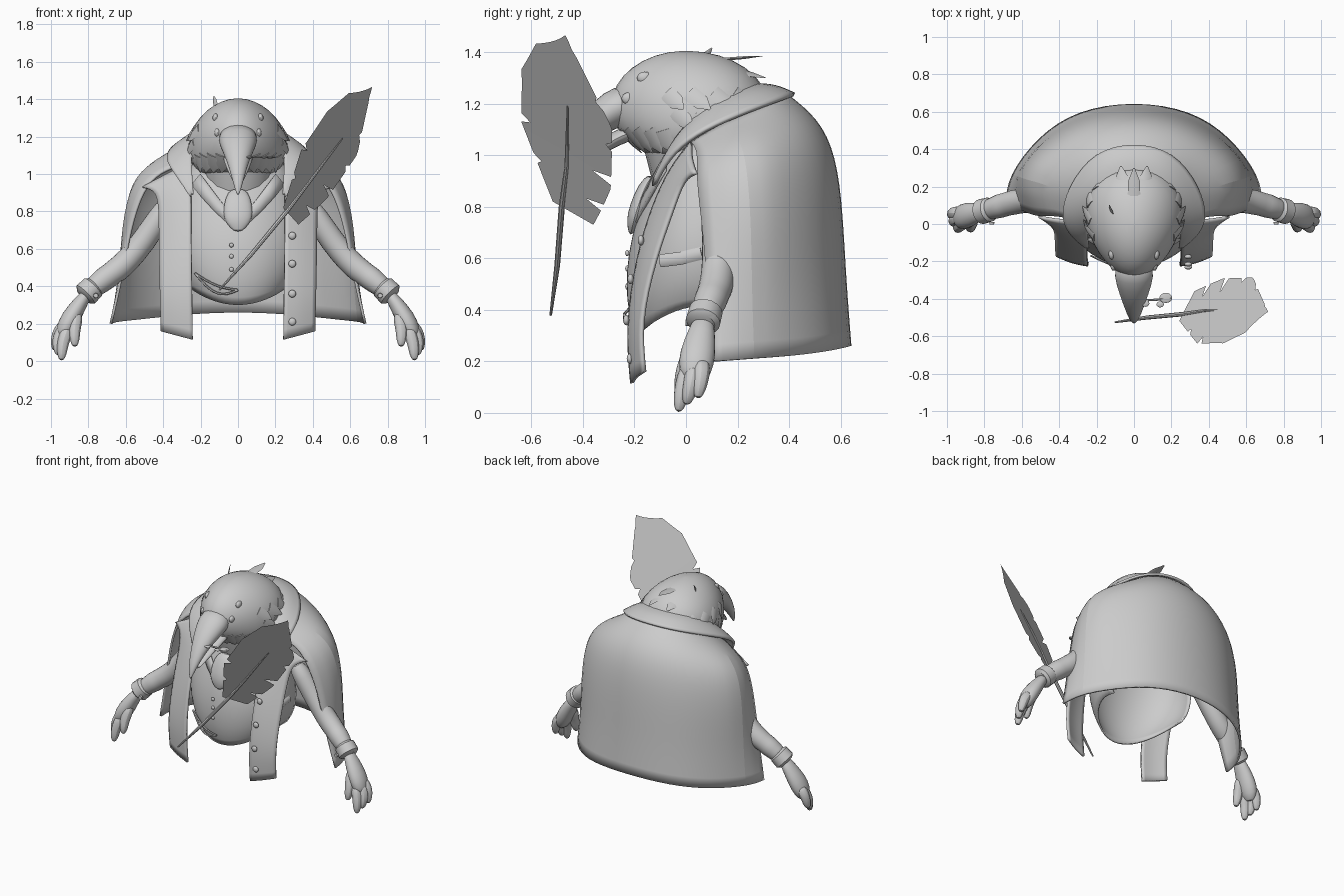
import bpy, bmesh, math
from mathutils import Vector

if "Cube" in bpy.data.objects:
    bpy.data.objects.remove(bpy.data.objects["Cube"], do_unlink=True)

GREY = (0.6, 0.6, 0.6, 1)
clay = bpy.data.materials.new("plain grey")
clay.use_nodes = True
clay.diffuse_color = GREY
clay.node_tree.nodes["Principled BSDF"].inputs["Base Color"].default_value = GREY
parts = []


def finish(name, bm, mirror=False, sub=0, thick=0, recalc=True):
    if recalc:
        bmesh.ops.recalc_face_normals(bm, faces=bm.faces[:])
    mesh = bpy.data.meshes.new(name)
    bm.to_mesh(mesh)
    bm.free()
    mesh.materials.append(clay)
    obj = bpy.data.objects.new(name, mesh)
    bpy.context.collection.objects.link(obj)
    if mirror:
        obj.modifiers.new("mirror", "MIRROR")
    if sub:
        smooth = obj.modifiers.new("smooth", "SUBSURF")
        smooth.levels = smooth.render_levels = sub
        smooth.boundary_smooth = "PRESERVE_CORNERS"
    if thick:
        shell = obj.modifiers.new("shell", "SOLIDIFY")
        shell.thickness, shell.offset = thick, 0
    parts.append(obj)
    return obj


def grid(name, rows, closed=False, caps=False, **kw):
    """Skin a list of equally long point rows."""
    bm = bmesh.new()
    vs = [[bm.verts.new(p) for p in row] for row in rows]
    n = len(rows[0])
    for a, b in zip(vs, vs[1:]):
        for i in range(n if closed else n - 1):
            j = (i + 1) % n
            bm.faces.new((a[i], a[j], b[j], b[i]))
    if caps:
        bm.faces.new(vs[0])
        bm.faces.new(vs[-1])
    return finish(name, bm, **kw)


def tube(name, pts, radii, ref=(0, 1, 0), flat=1.0, n=12, **kw):
    """Sweep an ellipse along pts; its wide axis follows ref."""
    pts = [Vector(p) for p in pts]
    rows = []
    for i, (p, r) in enumerate(zip(pts, radii)):
        t = (pts[min(i + 1, len(pts) - 1)] - pts[max(i - 1, 0)]).normalized()
        b = t.cross(Vector(ref)).normalized()
        a = b.cross(t)
        rows.append([p + a * r * math.cos(k * math.tau / n)
                     + b * r * flat * math.sin(k * math.tau / n) for k in range(n)])
    return grid(name, rows, closed=True, caps=True, **kw)


def ball(name, centre, size, **kw):
    bm = bmesh.new()
    bmesh.ops.create_uvsphere(bm, u_segments=16, v_segments=10, radius=1)
    for v in bm.verts:
        v.co = Vector(centre) + Vector(c * s for c, s in zip(v.co, size))
    return finish(name, bm, **kw)


def mix(a, b, t):
    return Vector(a).lerp(Vector(b), t)


# Cape: columns of neck, shoulder and hem points from mid back to front edge
columns = [
    ((0, .395, 1.245), (0, .592, 1.0), (0, .65, .265)),
    ((.17, .355, 1.225), (.26, .545, .99), (.30, .605, .25)),
    ((.275, .26, 1.18), (.46, .415, .98), (.51, .465, .225)),
    ((.32, .13, 1.12), (.61, .24, .965), (.67, .25, .21)),
    ((.30, .02, 1.05), (.51, .04, .92), (.68, .11, .20)),
]
cape = []
for neck, shoulder, hem in columns:
    crown = mix(neck, shoulder, .55) + Vector((0, .02, .035))
    mid = mix(shoulder, hem, .3) + Vector((0, .008, 0))
    mid.x *= 1.03
    cape.append([neck, crown, shoulder, mid, mix(shoulder, hem, .65), hem])
grid("cape", cape, mirror=True, sub=2, thick=.014)

# Hanging front panels: inner and outer edge from hem to shoulder
edges = [
    ((.243, -.21, .115), (.41, -.16, .16)),
    ((.245, -.23, .33), (.415, -.18, .35)),
    ((.25, -.19, .60), (.42, -.12, .60)),
    ((.25, -.13, .80), (.42, -.05, .79)),
    ((.25, -.06, .95), (.43, -.01, .91)),
    ((.28, .02, 1.05), (.51, .04, .93)),
]
grid("coat_front_panel", [[a, mix(a, b, .5) + Vector((0, -.012, .0)), b] for a, b in edges],
     mirror=True, sub=2, thick=.014)

# Turned-down collar and lapels
collar = [
    ((0, .29, 1.275), (0, .435, 1.24)),
    ((.15, .25, 1.265), (.21, .39, 1.225)),
    ((.23, .12, 1.215), (.35, .20, 1.155)),
    ((.25, .0, 1.12), (.395, .03, 1.08)),
    ((.245, -.08, 1.0), (.33, -.07, .99)),
    ((.24, -.125, .89), (.255, -.125, .88)),
]
grid("coat_collar", [[a, mix(a, b, .5) + Vector((0, 0, .015)), b] for a, b in collar],
     mirror=True, sub=2, thick=.016)

# Waistcoat: front half shell with a hem rising at the sides
waist = [(.30, .29, .26), (.38, .33, .29), (.50, .355, .30), (.62, .36, .29),
         (.75, .35, .26), (.90, .31, .20), (1.05, .24, .13)]
vest = []
for z, rx, ry in waist:
    row = []
    for k in range(17):
        a = math.radians(-105 + 210 * k / 16)
        lift = .12 * math.sin(a) ** 2 * max(0, (.75 - z) / .45)
        row.append((rx * math.sin(a), .07 - ry * math.cos(a), z + lift))
    vest.append(row)
grid("waistcoat", vest, sub=1, thick=.012)
grid("waistcoat_lapel", [[(0, -.215, .68), (0, -.205, .74)],
                         [(.12, -.17, .79), (.09, -.165, .85)],
                         [(.25, -.08, .94), (.20, -.08, 1.0)]], mirror=True, sub=1, thick=.012)
tube("neck", [(0, .07, .80), (0, .05, .95), (0, .03, 1.15)], [.15, .19, .22], ref=(1, 0, 0), n=20)
tube("cravat", [(0, -.13, .92), (0, -.16, .88), (0, -.19, .79), (0, -.205, .74), (0, -.215, .69)],
     [.04, .07, .085, .07, .02], ref=(1, 0, 0), flat=.4, sub=1)
tube("pocket_flap", [(.315, -.10, .59), (.35, -.02, .60), (.36, .06, .62)], [.025] * 3,
     ref=(0, 0, 1), flat=.4, n=6, mirror=True)

# Buttons and watch chain
for z in (.62, .56, .49):
    ball("waistcoat_button", (-.035, -.228, z), (.012, .008, .012))
for z, y in ((.67, -.175), (.52, -.215), (.36, -.232), (.21, -.218)):
    ball("coat_button", (.29, y, z), (.02, .012, .02))
for sag in (.02, .06):
    chain = []
    for k in range(9):
        t = k / 8
        chain.append((-.23 + .23 * t, -.17 - .07 * math.sin(math.pi * t / 2),
                      .47 - .09 * t - sag * math.sin(math.pi * t)))
    tube("watch_chain", chain, [.006] * 9, ref=(0, 0, 1), n=6)

# Sleeves with folds, and turned cuffs
tube("sleeve", [(.36, .11, .86), (.42, .12, .77), (.50, .13, .645), (.59, .125, .535), (.65, .115, .485),
                (.685, .105, .46), (.72, .095, .435), (.75, .085, .41), (.80, .07, .37)],
     [.05, .066, .068, .068, .07, .065, .068, .06, .056], mirror=True, sub=1)
tube("cuff", [(.765, .08, .405), (.775, .077, .395), (.815, .066, .355), (.825, .063, .345)],
     [.05, .066, .068, .05], mirror=True, n=16)
tube("cuff_button", [(.76, .01, .35), (.76, -.002, .35)], [.014, .012], ref=(1, 0, 0), mirror=True)

# Hands with tapering fingers
tube("palm", [(.80, .07, .37), (.845, .06, .31), (.895, .045, .23), (.93, .035, .16), (.945, .03, .11)],
     [.04, .055, .074, .068, .035], flat=.75, mirror=True, sub=1)
fingers = {"thumb": ((.86, .03, .26), (.875, -.01, .16), (.872, -.03, .075)),
           "index_finger": ((.91, .01, .18), (.938, -.015, .09), (.945, -.03, .002)),
           "middle_finger": ((.93, .035, .18), (.965, .02, .11), (.962, .0, .03)),
           "outer_finger": ((.925, .06, .20), (.968, .06, .14), (.982, .045, .055))}
for name, (a, b, c) in fingers.items():
    tube(name, [a, mix(a, b, .5), b, mix(b, c, .6), c], [.034, .038, .034, .029, .012],
         n=8, mirror=True, sub=1)


# Head: egg shape with full, bell-like cheeks and a narrow brow
def head_point(az, el, grow=1.0):
    x = .25 * math.cos(el) ** (1 if el > 0 else .5) * math.sin(az)
    y = -.29 * math.cos(el) * math.cos(az)
    z = .215 * math.sin(el)
    x *= (1 - .6 * z) * (1 + .8 * y)
    if y > 0:
        y *= 1.1
    return Vector((0, 0, 1.19)) + grow * Vector((x, y, z))


grid("head", [[head_point(math.tau * k / 32, math.radians(-88 + 11 * j)) for k in range(32)]
              for j in range(17)], closed=True, caps=True)


# Plumage: flat pointed feathers around the cheeks, nape and throat
def plume(name, base, tip, width, **kw):
    normal = mix(base, tip, .5) - Vector((0, 0, 1.19))
    wide = normal.cross(Vector(tip) - Vector(base))
    tube(name, [base, mix(base, tip, .6), tip], [width, width * .9, .004],
         ref=wide, flat=.2, n=6, **kw)


for row in range(3):
    for k in range(6):
        az, el = 1.3 + .31 * k + .12 * row, .25 - .33 * row
        plume("cheek_feather", head_point(az, el, .99),
              head_point(az + .24, el - .3, 1.07), .034, mirror=True)
for k in range(5):
    az = .15 + .27 * k
    plume("throat_feather", head_point(az, -.45, .98), head_point(az + .05, -.95, 1.04), .042, mirror=True)
plume("crown_tuft", (0, .12, 1.37), (0, .30, 1.385), .035)
plume("nape_tuft", (.06, .18, 1.33), (.07, .31, 1.30), .035, mirror=True)
plume("brow_tuft", (-.115, .05, 1.35), (-.13, .10, 1.415), .018)

# Two pairs of eyes
for y, z, x in ((-.16, 1.30, .12), (-.22, 1.22, .11)):
    ball("eye", (x, y, z), (.016, .03, .024), mirror=True)

# Beak
tube("upper_beak", [(0, -.20, 1.22), (0, -.28, 1.18), (0, -.37, 1.12), (0, -.45, 1.04),
                    (0, -.51, .95), (0, -.53, .885)], [.10, .11, .08, .05, .026, .005],
     ref=(1, 0, 0), flat=.72, n=16, sub=1)
tube("lower_beak", [(0, -.16, 1.11), (0, -.27, 1.07), (0, -.37, 1.0), (0, -.45, .925)],
     [.09, .08, .05, .008], ref=(1, 0, 0), flat=.4, sub=1)
for x, y, r in ((.17, -.395, .034), (.06, -.425, .022), (.14, -.43, .02)):
    ball("eyeglass_lens", (x, y, 1.09), (r, r * .8, .006))
tube("eyeglass_bar", [(.03, -.41, 1.09), (.20, -.40, 1.09)], [.006] * 2, n=6)

# Quill pen: a vane with notched edges on a slender shaft
start, bend, end = Vector((.26, -.482, .80)), Vector((.46, -.45, 1.06)), Vector((.715, -.47, 1.465))
across = Vector((.09, .175, -.10))
vane = []
for i in range(41):
    t = i / 40
    spine = mix(mix(start, bend, t), mix(bend, end, t), t)
    left = min(1, .2 + 2 * t) * (1 - 1.9 * max(0, t - .7)) * min(1, 8 * (1 - t))
    right = min(1, .7 + t) * (1 - 2.9 * max(0, t - .66))
    if i % 8 == 6:
        right *= .58 if t < .5 else .86
    if i in (9, 17):
        left *= .8
    vane.append([spine - across * left, spine, spine + across * right])
grid("quill_vane", [row[::-1] for row in vane], recalc=False)
tube("quill_shaft", [(-.10, -.525, .38), (.07, -.50, .57), start, mix(start, bend, .6),
                     (.56, -.46, 1.19)], [.005, .011, .012, .009, .003], n=8)

# Smooth shading with crisp creases
bpy.ops.object.select_all(action="DESELECT")
for obj in parts:
    obj.select_set(True)
bpy.context.view_layer.objects.active = parts[0]
bpy.ops.object.shade_smooth_by_angle(angle=math.radians(40))
